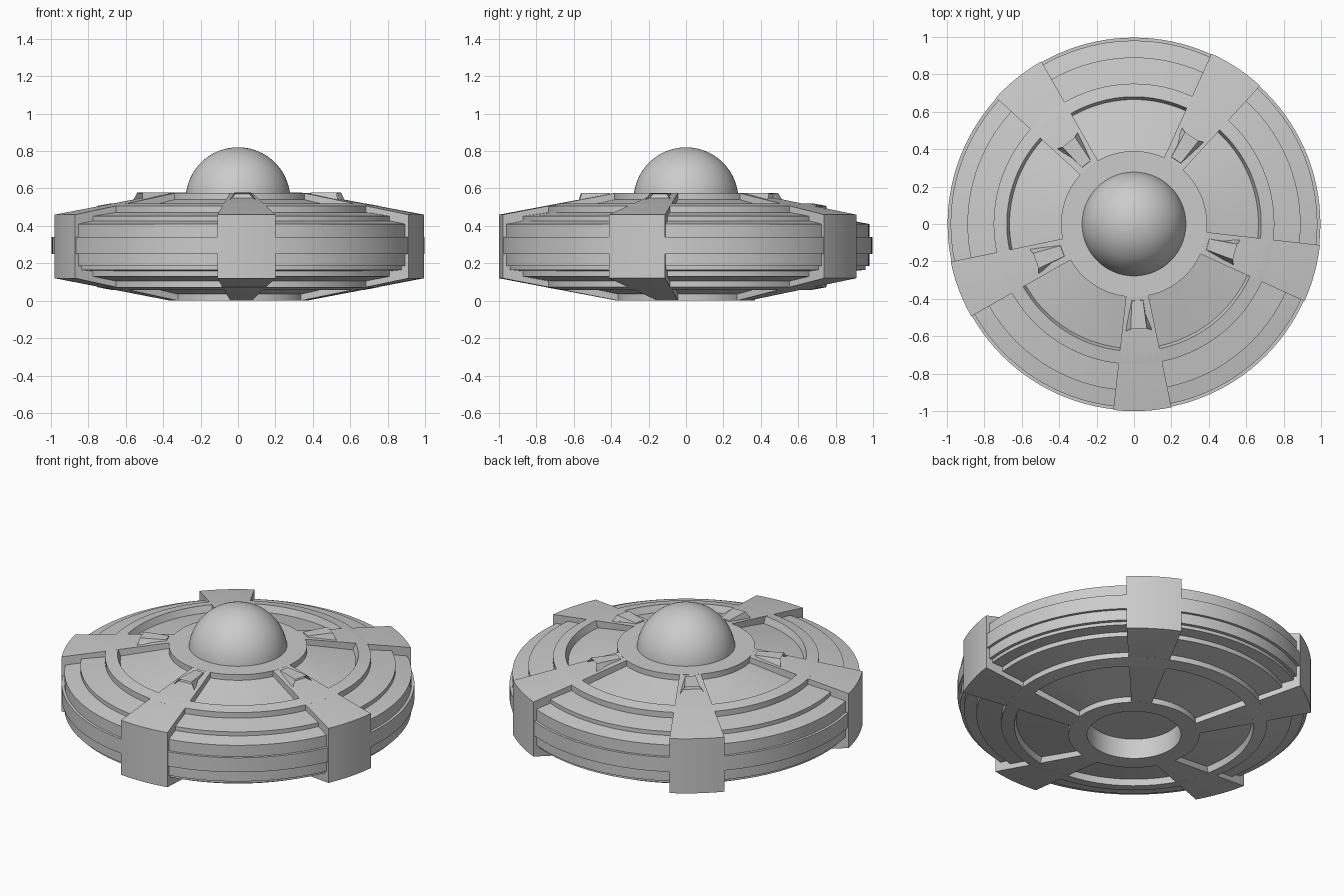
import bpy, bmesh
from math import sin, cos, radians, tau

if "Cube" in bpy.data.objects:
    bpy.data.objects.remove(bpy.data.objects["Cube"])

ARMS = [radians(-87.4 + 72 * k) for k in range(5)]
HALF = radians(8.95)


def finish(bm, name, angle=25):
    bmesh.ops.recalc_face_normals(bm, faces=bm.faces)
    me = bpy.data.meshes.new(name)
    bm.to_mesh(me)
    bm.free()
    ob = bpy.data.objects.new(name, me)
    bpy.context.collection.objects.link(ob)
    bpy.ops.object.select_all(action='DESELECT')
    ob.select_set(True)
    bpy.context.view_layer.objects.active = ob
    bpy.ops.object.shade_smooth_by_angle(angle=radians(angle))
    return ob


def revolve(name, profile, start=0.0, sweep=tau, steps=120, closed=False):
    """Turn an (r, z) profile about z; a partial sweep gets end caps."""
    bm = bmesh.new()
    full = sweep >= tau - 1e-6
    rings = []
    for i in range(steps if full else steps + 1):
        a = start + sweep * i / steps
        rings.append([bm.verts.new((r * cos(a), r * sin(a), z)) for r, z in profile])
    n = len(profile)
    for i in range(steps):
        p, q = rings[i], rings[(i + 1) % len(rings)]
        for j in range(n if closed else n - 1):
            k = (j + 1) % n
            bm.faces.new((p[j], q[j], q[k], p[k]))
    if not full:
        bm.faces.new(rings[0])
        bm.faces.new(rings[-1])
    bmesh.ops.remove_doubles(bm, verts=bm.verts, dist=1e-5)
    return finish(bm, name)


# Stepped disc with recessed panels, three-band rim and a well underneath
revolve("saucer_body", [
    (0, .125), (.265, .125), (.265, 0), (.37, 0), (.37, .035),
    (.665, .095), (.675, .058), (.75, .072), (.75, .105),
    (.89, .13), (.89, .158), (.96, .165), (.96, .185), (.98, .185),
    (.98, .25), (.996, .25), (.996, .34), (.98, .34), (.98, .41),
    (.89, .427), (.89, .452), (.75, .472), (.75, .507),
    (.68, .52), (.665, .48), (.39, .54), (.39, .575), (0, .575)])

# Five raised clamps wrapping the rim
for i, a in enumerate(ARMS):
    revolve(f"rim_arm_{i + 1}", [(.36, .0005), (.37, .0005), (1, .12), (1, .46),
                                 (.39, .5745), (.36, .5745)],
            a - HALF, 2 * HALF, 6, closed=True)

# Flat-topped vents on the arms, hollow at the outer end
for i, a in enumerate(ARMS):
    bm = bmesh.new()
    ends = []
    for r_top, r_low, w_top, w_low in ((.41, .40, .03, .034), (.56, .572, .043, .073)):
        ends.append([bm.verts.new((r * cos(a) - s * sin(a), r * sin(a) + s * cos(a), z))
                     for r, s, z in ((r_low, -w_low, .535), (r_low, w_low, .535),
                                     (r_top, w_top, .577), (r_top, -w_top, .577))])
    p, q = ends
    for j in range(4):
        k = (j + 1) % 4
        bm.faces.new((p[j], p[k], q[k], q[j]))
    bm.faces.new(p)
    mouth = bm.faces.new(q)
    bmesh.ops.recalc_face_normals(bm, faces=bm.faces)
    bmesh.ops.inset_individual(bm, faces=[mouth], thickness=.009)
    bmesh.ops.translate(bm, verts=mouth.verts, vec=(-.04 * cos(a), -.04 * sin(a), 0))
    finish(bm, f"vent_{i + 1}")

# Cockpit dome
R, base = .28, .54
revolve("dome", [(R * cos(tau / 4 * t / 20), base + R * sin(tau / 4 * t / 20))
                 for t in range(20)] + [(0, base + R)], steps=64)
